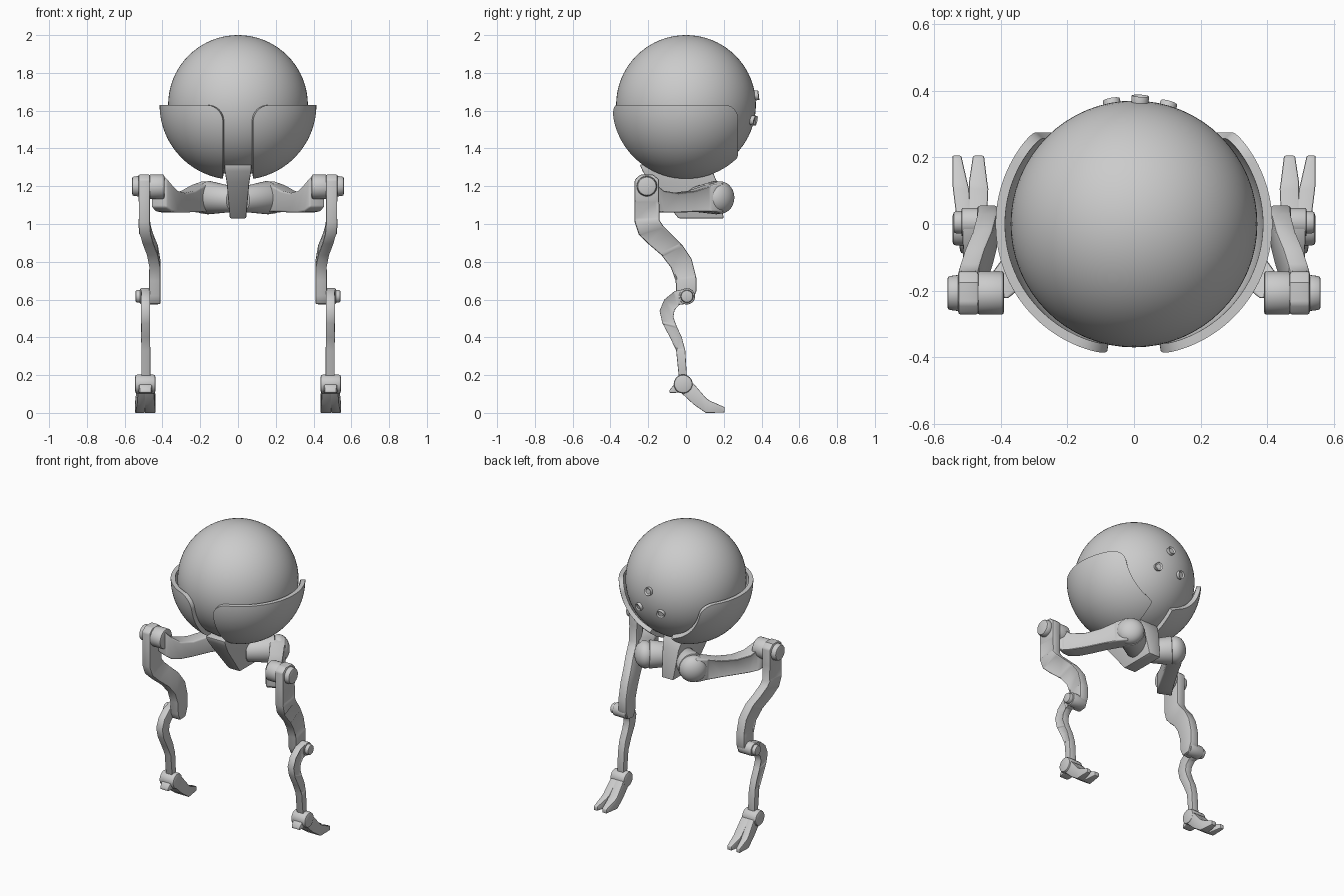
import bpy, bmesh, math
from mathutils import Vector

if "Cube" in bpy.data.objects:
    bpy.data.objects.remove(bpy.data.objects["Cube"])

grey = bpy.data.materials.new("plain grey")
grey.diffuse_color = (0.6, 0.6, 0.6, 1)
grey.use_nodes = True
grey.node_tree.nodes["Principled BSDF"].inputs["Base Color"].default_value = grey.diffuse_color


def finish(name, bm, mirror=True, bevel=0.0, segments=2, solid=0.0, angle=35):
    """Turn a bmesh into an object, with modifiers applied and smooth shading."""
    mesh = bpy.data.meshes.new(name)
    bm.to_mesh(mesh)
    bm.free()
    mesh.materials.append(grey)
    ob = bpy.data.objects.new(name, mesh)
    bpy.context.collection.objects.link(ob)
    if solid:
        m = ob.modifiers.new("thickness", 'SOLIDIFY')
        m.thickness, m.offset = solid, -1
    if bevel:
        m = ob.modifiers.new("bevel", 'BEVEL')
        m.width, m.segments = bevel, segments
        m.limit_method, m.angle_limit = 'ANGLE', math.radians(40)
    if mirror:
        m = ob.modifiers.new("mirror", 'MIRROR')
        m.use_mirror_merge = False
    bpy.ops.object.select_all(action='DESELECT')
    ob.select_set(True)
    bpy.context.view_layer.objects.active = ob
    bpy.ops.object.convert(target='MESH')
    bpy.ops.object.shade_smooth_by_angle(angle=math.radians(angle))
    return ob


def loft(name, rings, panels=(), inset=0.014, **kw):
    """Skin a list of four-point rings; panels are recessed segments on side 0."""
    bm = bmesh.new()
    vs = [[bm.verts.new(p) for p in r] for r in rings]
    outer = []
    for a, b in zip(vs, vs[1:]):
        for k in range(4):
            f = bm.faces.new((a[k], a[(k + 1) % 4], b[(k + 1) % 4], b[k]))
            if k == 0:
                outer.append(f)
    bm.faces.new(vs[0])
    bm.faces.new(vs[-1])
    bmesh.ops.recalc_face_normals(bm, faces=bm.faces)
    for first, last in panels:
        bmesh.ops.inset_region(bm, faces=outer[first:last], thickness=inset, depth=-0.006)
    return finish(name, bm, **kw)


def cyl(name, p1, p2, r1, r2=None, recess=False, **kw):
    p1, p2 = Vector(p1), Vector(p2)
    d = p2 - p1
    bm = bmesh.new()
    bmesh.ops.create_cone(bm, cap_ends=True, segments=32, radius1=r1,
                          radius2=r1 if r2 is None else r2, depth=d.length)
    if recess:
        top = max(bm.faces, key=lambda f: f.calc_center_median().z)
        bmesh.ops.inset_region(bm, faces=[top], thickness=r1 * 0.4, depth=-0.008)
    bm.transform(d.to_track_quat('Z', 'Y').to_matrix().to_4x4())
    bmesh.ops.translate(bm, verts=bm.verts, vec=(p1 + p2) / 2)
    return finish(name, bm, **kw)


def leg(name, pairs, half, **kw):
    """Side profile given as left/right edge pairs (y, z, y, z, x centre)."""
    rings = [((x + half, a, b), (x + half, c, d), (x - half, c, d), (x - half, a, b))
             for a, b, c, d, x in pairs]
    return loft(name, rings, bevel=0.009, **kw)


def box_rings(stations):
    return [((x0, y, z1), (x1, y, z1), (x1, y, z0), (x0, y, z0)) for y, z0, z1, x0, x1 in stations]


# Ball body
C = Vector((0, 0, 1.63))
bm = bmesh.new()
bmesh.ops.create_uvsphere(bm, u_segments=64, v_segments=40, radius=0.37)
bmesh.ops.translate(bm, verts=bm.verts, vec=C)
finish("ball_body", bm, mirror=False)

# Three round studs on the back of the ball
for i, (x, z) in enumerate([(0.018, 0.05), (-0.065, -0.08), (0.1, -0.08)]):
    d = Vector((x, math.sqrt(0.37 ** 2 - x * x - z * z), z)).normalized()
    cyl(f"back_stud_{i + 1}", C + d * 0.35, C + d * 0.39, 0.026, recess=True,
        mirror=False, bevel=0.003)

# Cradle shells: spherical patch with a front slot and rounded upper corners
R, ROWS, COLS = 0.395, 32, 40


def corner(h, r):
    t = max(0.0, (h + r) / r)
    return r * (1 - math.sqrt(max(0.0, 1 - t * t)))


bm = bmesh.new()
grid = []
for i in range(ROWS + 1):
    th = math.acos(0.065 / R) * (i / ROWS) ** 1.5
    h, rho = -R * math.sin(th), R * math.cos(th)
    start = math.asin((0.06 + corner(h, 0.09)) / rho)
    back = 0.275 - corner(h, 0.07)
    end = math.pi - math.asin(0.06 / rho)
    if rho > back:
        end = min(end, math.acos(-back / rho))
    row = []
    for j in range(COLS + 1):
        a = start + (end - start) * j / COLS
        row.append(bm.verts.new((0.02 + rho * math.sin(a), -rho * math.cos(a), 1.63 + h)))
    grid.append(row)
for a, b in zip(grid, grid[1:]):
    for j in range(COLS):
        bm.faces.new((a[j], b[j], b[j + 1], a[j + 1]))
finish("cradle_shell", bm, solid=0.028, angle=40)

# Pelvis wedge under the ball
loft("pelvis_wedge", [((-w, y0, z), (w, y0, z), (w, y1, z), (-w, y1, z)) for z, y0, y1, w in
     [(1.03, -0.04, 0.2, 0.043), (1.22, -0.19, 0.165, 0.06),
      (1.28, -0.23, 0.14, 0.07), (1.315, -0.245, 0.11, 0.072)]], mirror=False, bevel=0.006)

# Pelvis barrels with domed ends
cyl("pelvis_barrel", (0.02, 0.05, 1.13), (0.165, 0.165, 1.14), 0.066, 0.09, bevel=0.012)
bm = bmesh.new()
bmesh.ops.create_uvsphere(bm, u_segments=32, v_segments=20, radius=0.086)
bmesh.ops.scale(bm, verts=bm.verts, vec=(1, 1, 0.75))
bm.transform(Vector((0.7, 0.7, 0)).to_track_quat('Z', 'Y').to_matrix().to_4x4())
bmesh.ops.translate(bm, verts=bm.verts, vec=(0.18, 0.18, 1.14))
finish("pelvis_dome", bm)

# Hip arms sweeping forward and outward
rings = []
for x, y, z, hh, nx, ny in [(0.18, 0.17, 1.14, 0.08, 0.035, 0.03), (0.215, 0.115, 1.135, 0.07, 0.04, 0.025),
                            (0.265, 0.03, 1.12, 0.056, 0.04, 0.022), (0.315, -0.06, 1.112, 0.052, 0.042, 0.022),
                            (0.36, -0.135, 1.118, 0.058, 0.045, 0.022), (0.395, -0.18, 1.14, 0.073, 0.045, 0.02),
                            (0.42, -0.21, 1.17, 0.08, 0.04, 0.015)]:
    rings.append(((x + nx, y + ny, z + hh), (x + nx, y + ny, z - hh),
                  (x - nx, y - ny, z - hh), (x - nx, y - ny, z + hh)))
loft("hip_arm", rings, panels=[(1, 5)], bevel=0.012, segments=3)

# Hip joints
cyl("hip_joint", (0.39, -0.207, 1.197), (0.47, -0.207, 1.197), 0.065, bevel=0.008)
cyl("hip_cap", (0.52, -0.207, 1.2), (0.56, -0.207, 1.2), 0.055, 0.05, bevel=0.008)

# Upper legs
leg("upper_leg", [
    (-.24, 1.262, -.175, 1.262, .497), (-.272, 1.235, -.142, 1.235, .497),
    (-.272, 1.125, -.142, 1.125, .497), (-.272, 1.01, -.14, 1.02, .497),
    (-.25, .945, -.12, .99, .492), (-.2, .895, -.075, .945, .478),
    (-.13, .835, -.02, .89, .455), (-.08, .77, .03, .815, .442),
    (-.055, .7, .055, .715, .44), (-.05, .62, .055, .645, .44),
    (-.03, .575, .03, .58, .44)], 0.031, panels=[(2, 3), (4, 6), (6, 8)])

# Knees
cyl("knee_joint", (0.42, 0.005, 0.617), (0.518, 0.005, 0.617), 0.043, bevel=0.006)
cyl("knee_cap", (0.51, 0.005, 0.617), (0.542, 0.005, 0.617), 0.035, 0.032, bevel=0.006)

# Lower legs
leg("lower_leg", [
    (.035, .645, .035, .6, .49), (.01, .66, .005, .578, .49), (-.06, .645, -.035, .572, .49),
    (-.115, .6, -.06, .545, .49), (-.14, .54, -.067, .508, .49), (-.125, .475, -.05, .46, .49),
    (-.085, .4, -.022, .4, .49), (-.052, .33, -.004, .33, .488), (-.036, .17, .006, .17, .488)],
    0.024, panels=[(2, 5), (5, 7)], inset=0.011)

# Ankles and forked feet
cyl("ankle_joint", (0.437, -0.015, 0.153), (0.545, -0.015, 0.153), 0.05, bevel=0.012)
loft("heel", box_rings([(-.088, .105, .12, .46, .52), (-.06, .105, .155, .455, .525),
                        (-.01, .115, .17, .45, .53)]), bevel=0.006)
loft("outer_toe", box_rings([(-.03, .11, .16, .49, .53), (.04, .045, .155, .49, .535),
                             (.105, 0, .08, .495, .543), (.125, 0, .065, .5, .545),
                             (.205, .002, .03, .518, .545)]), bevel=0.005)
loft("inner_toe", box_rings([(-.03, .11, .16, .445, .495), (.04, .045, .155, .44, .495),
                             (.105, 0, .08, .437, .495), (.125, 0, .065, .44, .495),
                             (.205, .002, .03, .45, .483)]), bevel=0.005)
